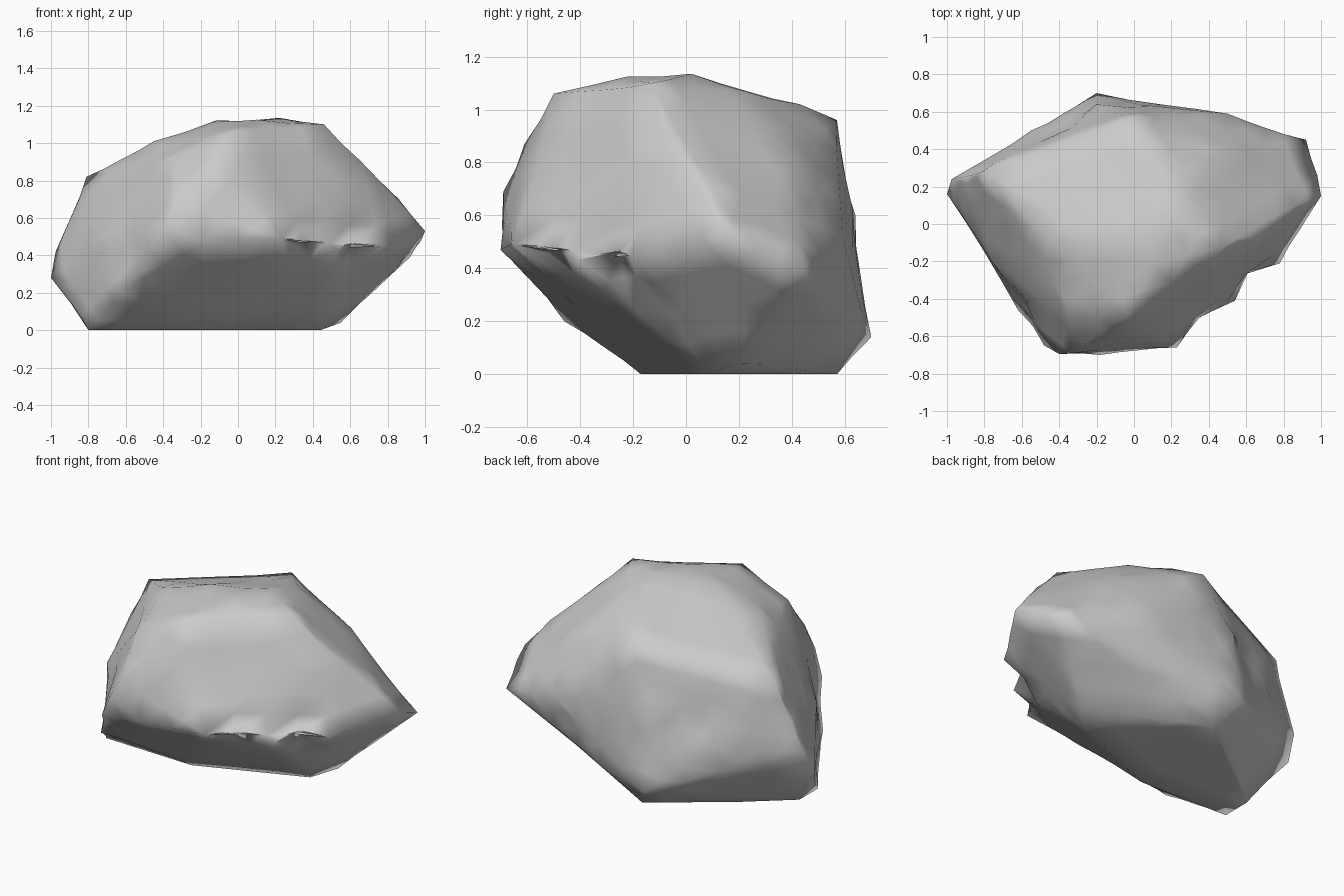
import bpy, bmesh, math
from mathutils import Vector

if "Cube" in bpy.data.objects:
    bpy.data.objects.remove(bpy.data.objects["Cube"])

# Corner points of the boulder, grouped by region
CORNERS = [
    # flat footing
    (-.80, -.15, 0), (-.80, .03, 0), (-.55, .24, 0), (-.10, .57, 0), (.44, .08, 0), (-.2, -.17, 0),
    # lower flanks
    (-.20, .70, .14), (-.76, -.22, .12), (-.62, -.46, .20), (.55, .20, .04), (.55, -.20, .25), (.15, .62, .18),
    # widest band
    (-1, .16, .28), (-.975, .24, .42), (-.76, -.20, .50), (-.48, -.65, .42), (-.40, -.695, .56),
    (-.18, -.70, .47), (.23, -.66, .49), (.54, -.41, .43), (.78, -.21, .45), (1, .15, .53),
    (.98, .26, .48), (.92, .45, .39), (.50, .59, .52), (.12, .63, .62), (-.55, .50, .45), (-.20, .64, .60),
    # shoulders
    (-.89, .22, .61), (-.81, .28, .82), (-.33, -.69, .69), (-.15, -.61, .87), (.86, .10, .70),
    (.65, -.08, .91), (.50, .40, .82), (-.03, .57, .96), (-.40, .43, .89), (-.35, -.50, .92),
    # crown
    (-.45, -.10, 1.01), (-.12, -.10, 1.12), (-.04, -.50, 1.06), (.10, -.22, 1.125), (.22, .02, 1.135),
    (.46, -.13, 1.10), (.25, .25, 1.06), (.08, .43, 1.02),
]

# Hollows worn into the sides: centre, radius, depth
HOLLOWS = [
    ((.66, -.31, .44), .13, .07), ((.38, -.54, .46), .12, .05), ((.28, -.50, .76), .17, .03),
    ((-.42, .53, .60), .17, .05), ((-.60, -.45, .45), .14, .04),
]

bm = bmesh.new()
for c in CORNERS:
    bm.verts.new(c)
hull = bmesh.ops.convex_hull(bm, input=bm.verts[:])
loose = {v for v in hull["geom_interior"] + hull["geom_unused"] if isinstance(v, bmesh.types.BMVert)}
bmesh.ops.delete(bm, geom=[v for v in loose if v.is_valid], context='VERTS')

# Split the long edges so the faces can be worn
for limit in (.28, .2):
    long_edges = [e for e in bm.edges if e.calc_length() > limit]
    bmesh.ops.subdivide_edges(bm, edges=long_edges, cuts=1)
    bmesh.ops.triangulate(bm, faces=bm.faces[:])
bmesh.ops.recalc_face_normals(bm, faces=bm.faces[:])
bm.normal_update()

# Wear the faces unevenly, leaving the corners and the footing in place
for v in bm.verts:
    if v.co.z < .02 or min((v.co - Vector(c)).length for c in CORNERS) < .001:
        continue
    wear = .006 + .006 * math.sin(7 * v.co.x + 2) * math.cos(6 * v.co.y + 5 * v.co.z)
    for centre, radius, depth in HOLLOWS:
        wear += depth * math.exp(-((v.co - Vector(centre)).length / radius) ** 2)
    v.co -= v.normal * wear

mesh = bpy.data.meshes.new("boulder")
bm.to_mesh(mesh)
bm.free()
boulder = bpy.data.objects.new("boulder", mesh)
bpy.context.collection.objects.link(boulder)

# Plain grey stone
stone = bpy.data.materials.new("grey stone")
stone.diffuse_color = (.6, .6, .6, 1)
stone.use_nodes = True
stone.node_tree.nodes["Principled BSDF"].inputs["Base Color"].default_value = stone.diffuse_color
mesh.materials.append(stone)

# Smooth all over, including across the worn edges
mesh.shade_smooth()
